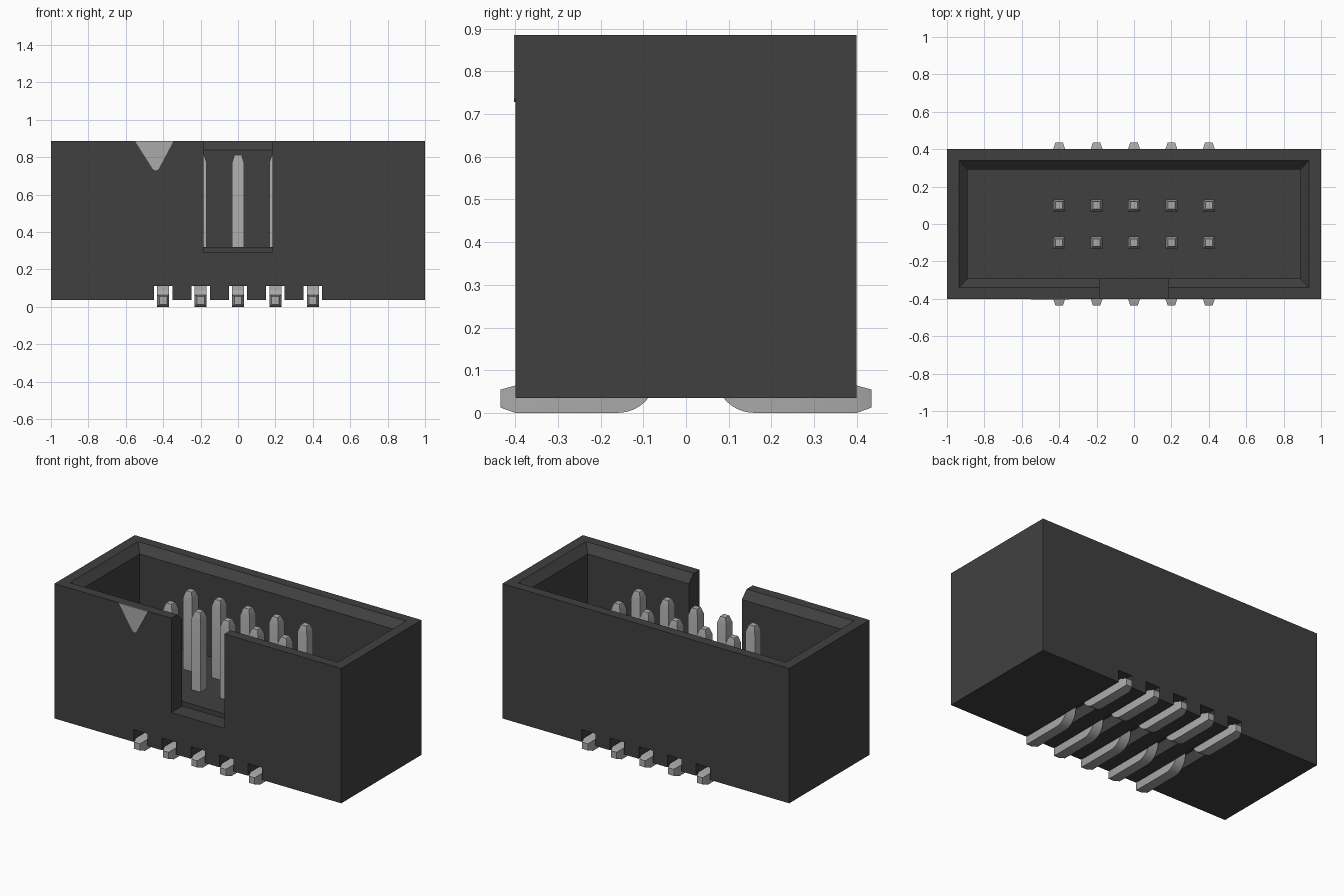
import bpy, bmesh, math
from mathutils import Vector

cube = bpy.data.objects.get("Cube")
if cube:
    bpy.data.objects.remove(cube, do_unlink=True)


def material(name, value):
    m = bpy.data.materials.new(name)
    m.use_nodes = True
    col = (value, value, value, 1)
    m.diffuse_color = col
    m.node_tree.nodes["Principled BSDF"].inputs["Base Color"].default_value = col
    return m


plastic = material("dark grey plastic", 0.051)
metal = material("light grey metal", 0.40)


def loft(name, rings, mat=None):
    """Closed solid skinned through rings of equal point count."""
    bm = bmesh.new()
    vs = [[bm.verts.new(p) for p in ring] for ring in rings]
    n = len(vs[0])
    for a, b in zip(vs, vs[1:]):
        for i in range(n):
            j = (i + 1) % n
            bm.faces.new((a[i], a[j], b[j], b[i]))
    bm.faces.new(vs[0][::-1])
    bm.faces.new(vs[-1])
    bmesh.ops.recalc_face_normals(bm, faces=bm.faces)
    me = bpy.data.meshes.new(name)
    bm.to_mesh(me)
    bm.free()
    if mat:
        me.materials.append(mat)
    ob = bpy.data.objects.new(name, me)
    bpy.context.collection.objects.link(ob)
    return ob


def rect(x0, x1, y0, y1, z):
    return [(x0, y0, z), (x1, y0, z), (x1, y1, z), (x0, y1, z)]


def box(name, x0, x1, y0, y1, z0, z1, mat=None):
    return loft(name, [rect(x0, x1, y0, y1, z0), rect(x0, x1, y0, y1, z1)], mat)


# Housing: a solid block with cavity, keying slot and pin grooves cut out
BOTTOM, TOP, FLOOR = 0.035, 0.885, 0.32
PIN_X = [-0.4 + 0.2 * i for i in range(5)]
housing = box("housing", -1, 1, -0.4, 0.4, BOTTOM, TOP, plastic)

cutters = [loft("cavity_cutter", [
    rect(-hx, hx, -hy, hy, z) for hx, hy, z in
    ((0.89, 0.292, FLOOR), (0.89, 0.292, 0.837), (0.935, 0.34, TOP), (0.935, 0.34, 1.0))])]
cutters.append(box("slot_cutter", -0.185, 0.185, -0.5, -0.292, 0.29, 1.0))
for x in PIN_X:
    cutters.append(box("groove_cutter", x - 0.049, x + 0.049, -0.5, 0.5, -0.1, 0.112))

for c in cutters:
    mod = housing.modifiers.new(c.name, 'BOOLEAN')
    mod.operation = 'DIFFERENCE'
    mod.solver = 'EXACT'
    mod.object = c
bpy.context.view_layer.update()
depsgraph = bpy.context.evaluated_depsgraph_get()
cut_mesh = bpy.data.meshes.new_from_object(housing.evaluated_get(depsgraph))
housing.modifiers.clear()
housing.data = cut_mesh
housing.data.materials.clear()
housing.data.materials.append(plastic)
for p in housing.data.polygons:
    p.material_index = 0
for c in cutters:
    bpy.data.objects.remove(c, do_unlink=True)

# Pin: square wire, flat tail bent up into a tapered contact
H = 0.032
R = 0.06


def section(y, z, angle, hx, hn):
    """Square across a path point; the normal lies in the YZ plane."""
    n = Vector((0, math.cos(angle), math.sin(angle)))
    c = Vector((0, y, z))
    x = Vector((hx, 0, 0))
    return [c - x - n * hn, c + x - n * hn, c + x + n * hn, c - x + n * hn]


up = math.pi / 2
rings = [section(0.435, 0.0335, up, 0.02, 0.021), section(0.4, H, up, H, H)]
for i in range(9):
    a = up * (1 - i / 8)
    rings.append(section(0.1 + R - R * math.cos(a), H + R - R * math.sin(a), a, H, H))
rings += [section(0.1, 0.77, 0, H, H), section(0.1, 0.812, 0, 0.019, 0.019)]

first = loft("pin_back_1", rings, metal)
bpy.ops.object.select_all(action='DESELECT')
first.select_set(True)
bpy.context.view_layer.objects.active = first
bpy.ops.object.shade_smooth_by_angle(angle=math.radians(20))

for row, turn in (("back", 0), ("front", math.pi)):
    for i, x in enumerate(PIN_X):
        pin = first
        if (row, i) != ("back", 0):
            pin = first.copy()
            pin.name = f"pin_{row}_{i + 1}"
            bpy.context.collection.objects.link(pin)
        pin.location.x = x
        pin.rotation_euler.z = turn

# Pin-one marker: thin triangular plate on the front face
outline = [(-0.55, TOP), (-0.455, 0.735), (-0.44, 0.728), (-0.425, 0.735), (-0.345, TOP)]
loft("pin_one_marker", [[(x, y, z) for x, z in outline] for y in (-0.403, -0.399)], metal)
